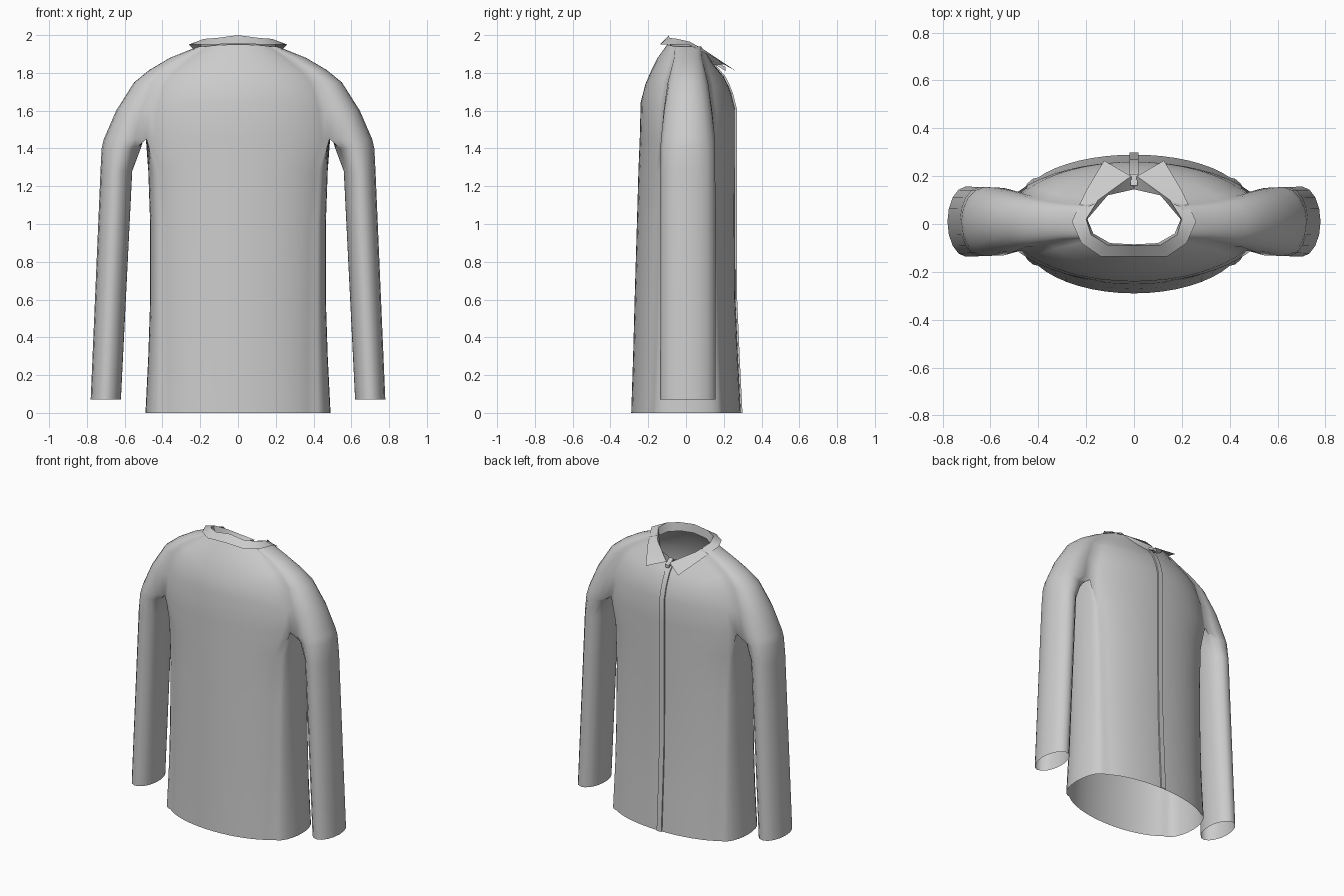
import bpy, bmesh
from math import sin, cos, radians

cube = bpy.data.objects.get("Cube")
if cube:
    bpy.data.objects.remove(cube, do_unlink=True)

cloth = bpy.data.materials.new("light_grey_cloth")
cloth.use_nodes = True
colour = (0.6, 0.6, 0.6, 1)
cloth.diffuse_color = colour
cloth.node_tree.nodes["Principled BSDF"].inputs["Base Color"].default_value = colour

PANEL = 8      # steps across half of the front or back panel
SIDE = 12      # steps around the shoulder, sleeve or torso side
MID_Y = 0.01   # depth of the side seam


def half_ring(z_front, z_side, z_back, y_front, y_back, x_split, x_outer, depth, bulge=0):
    """Half outline: front centre, front split, side, back split, back centre."""
    def panel(y_centre, z_centre, sign):
        y_split = MID_Y + sign * depth
        points = []
        for i in range(PANEL + 1):
            a = radians(60 * i / PANEL)
            k = 2 * cos(a) - 1
            points.append((x_split * sin(a) / sin(radians(60)),
                           y_split + (y_centre - y_split) * k,
                           z_side + (z_centre - z_side) * k))
        return points
    side = []
    for i in range(1, SIDE):
        a = radians(90 - 180 * i / SIDE)
        side.append((x_split + (x_outer - x_split) * cos(a),
                     MID_Y + (depth + bulge * cos(a)) * sin(a), z_side))
    return panel(y_front, z_front, 1) + side + panel(y_back, z_back, -1)[::-1]


def sleeve_ring(z, x_inner, x_outer, depth):
    """Closed sleeve outline: outer arc first, then the arc facing the torso."""
    angles = [130 - 260 * i / SIDE for i in range(SIDE + 1)]
    angles += [-130 - 100 * i / SIDE for i in range(1, SIDE)]
    middle, half = (x_inner + x_outer) / 2, (x_outer - x_inner) / 2
    points = []
    for angle in angles:
        c, s = cos(radians(angle)), sin(radians(angle))
        points.append((middle + half * c, MID_Y + depth * s, z))
    return points


def add_row(bm, points):
    return [bm.verts.new(p) for p in points]


def bridge(bm, a, b, closed=False):
    n = len(a)
    for i in range(n if closed else n - 1):
        j = (i + 1) % n
        bm.faces.new((a[i], a[j], b[j], b[i]))


def finish(name, bm, angle=40):
    bmesh.ops.recalc_face_normals(bm, faces=bm.faces)
    mesh = bpy.data.meshes.new(name)
    bm.to_mesh(mesh)
    bm.free()
    mesh.materials.append(cloth)
    obj = bpy.data.objects.new(name, mesh)
    bpy.context.collection.objects.link(obj)
    bpy.ops.object.select_all(action='DESELECT')
    obj.select_set(True)
    bpy.context.view_layer.objects.active = obj
    bpy.ops.object.shade_smooth_by_angle(angle=radians(angle))
    mirror = obj.modifiers.new("Mirror", 'MIRROR')
    mirror.merge_threshold = 0.001
    return obj


# Shirt body: shoulder rings from the neck down to the armpit
shoulder = [
    (1.84, 1.94, 1.95, .15, -.10, .17, .21, .07),
    (1.78, 1.88, 1.88, .20, -.15, .27, .36, .075),
    (1.74, 1.815, 1.81, .22, -.185, .36, .47, .09, .01),
    (1.69, 1.75, 1.74, .24, -.215, .42, .55, .105, .02),
    (1.61, 1.60, 1.645, .26, -.24, .465, .645, .12, .05),
    (1.45, 1.45, 1.45, .26, -.245, .485, .71, .125, .08),
]
bm = bmesh.new()
rows = [add_row(bm, half_ring(*r)) for r in shoulder]
for a, b in zip(rows, rows[1:]):
    bridge(bm, a, b)

# Armpit seam splits the last ring into torso and sleeve
yoke = rows[-1]
front, outer, back = yoke[:PANEL + 1], yoke[PANEL:PANEL + SIDE + 1], yoke[PANEL + SIDE:]
armpit = []
for i in range(1, SIDE):
    a = radians(90 - 180 * i / SIDE)
    armpit.append(bm.verts.new((.485 + .005 * cos(a), MID_Y + .125 * sin(a),
                                1.45 + .03 * cos(a))))

# Torso from armpit to hem: height, front, back, split x, side x, split depth
torso = [
    (1.28, .26, -.252, .43, .475, .14),
    (1.0, .26, -.26, .41, .465, .15),
    (.6, .262, -.272, .405, .465, .16),
    (.3, .275, -.28, .40, .475, .17),
    (0, .29, -.29, .40, .49, .185),
]
row = front + armpit + back
for z, yf, yb, xs, xo, depth in torso:
    below = add_row(bm, half_ring(z, z, z, yf, yb, xs, xo, depth))
    bridge(bm, row, below)
    row = below

# Sleeve from armpit to cuff
row = outer + armpit[::-1]
for ring in [(1.4, .515, .722, .145), (1.28, .56, .728, .145), (.07, .62, .78, .147)]:
    below = add_row(bm, sleeve_ring(*ring))
    bridge(bm, row, below, closed=True)
    row = below
finish("shirt_body", bm, 60)

# Collar: inner stand, fold line and outer edge, from back centre to the tip
stand = [(0, -.085, 1.94), (.1, -.08, 1.93), (.17, -.04, 1.92),
         (.195, .02, 1.91), (.11, .12, 1.87), (0, .145, 1.84)]
fold = [(0, -.09, 2.0), (.11, -.088, 1.985), (.18, -.045, 1.98),
        (.2, .02, 1.965), (.15, .1, 1.92), (.012, .2, 1.845)]
edge = [(0, -.135, 1.955), (.14, -.135, 1.95), (.22, -.08, 1.95),
        (.26, .01, 1.95), (.2, .14, 1.885), (.125, .265, 1.81)]
bm = bmesh.new()
rows = [add_row(bm, points) for points in (stand, fold, edge)]
bridge(bm, rows[0], rows[1])
bridge(bm, rows[1], rows[2])
finish("collar", bm)

# Button placket: thin raised strip down the front centre
path = [(r[3], r[0]) for r in shoulder] + [(t[1], t[0]) for t in torso]
bm = bmesh.new()
rows = [add_row(bm, [(0, y + .009, z), (.018, y + .009, z), (.018, y - .004, z)])
        for y, z in path]
for a, b in zip(rows, rows[1:]):
    bridge(bm, a, b)
finish("button_placket", bm)

# Collar button tab closing the neck
bm = bmesh.new()
bmesh.ops.create_cube(bm, size=1)
for v in bm.verts:
    v.co = (v.co.x * .03, .185 + v.co.y * .05, 1.835 + v.co.z * .02 - v.co.y * .03)
tab = finish("collar_tab", bm)
tab.modifiers.clear()
